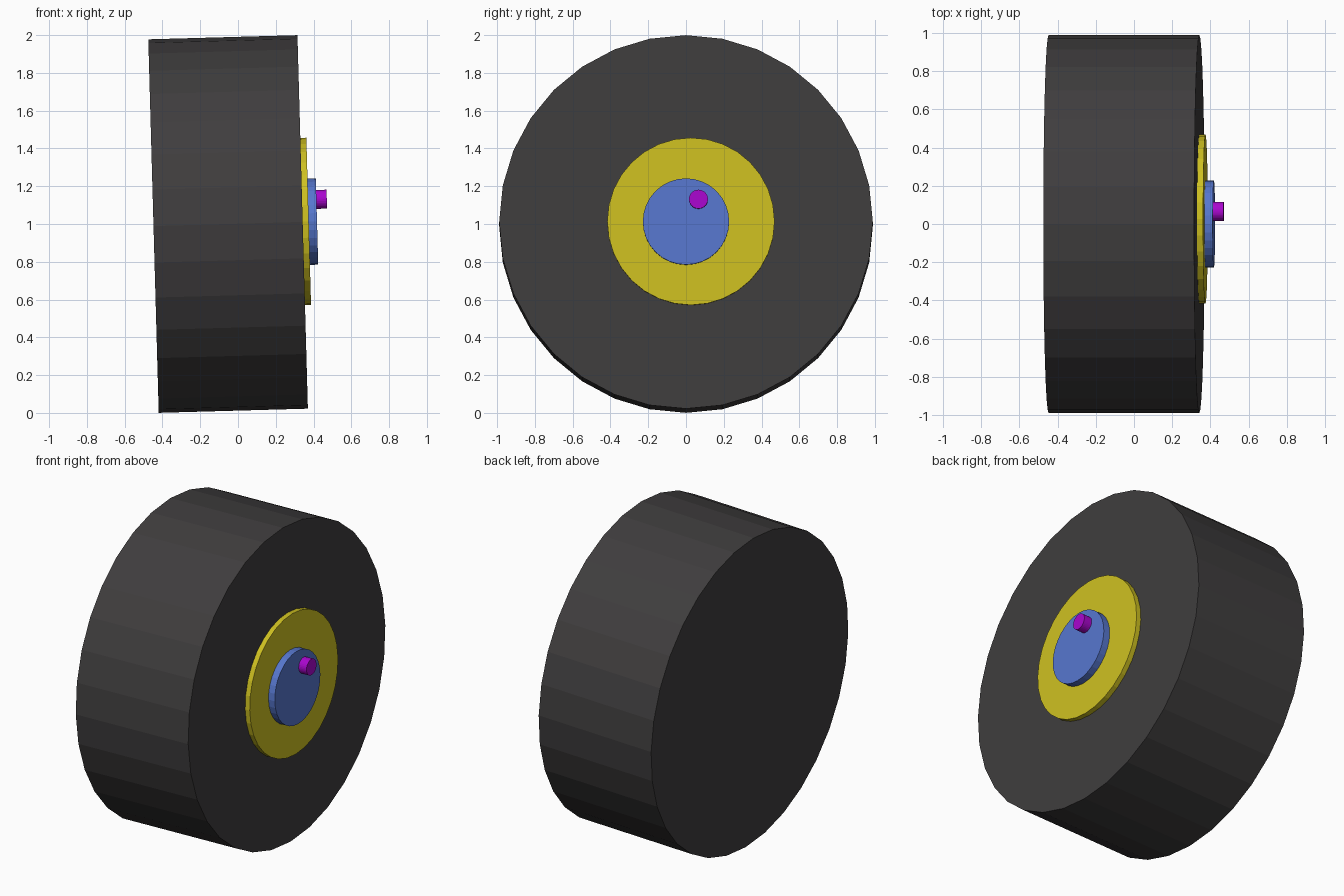
import bpy, math
from mathutils import Matrix, Vector

if "Cube" in bpy.data.objects:
    bpy.data.objects.remove(bpy.data.objects["Cube"])

# Local wheel frame: x along the axle, tilted slightly about y
TILT = Matrix.Rotation(math.radians(-1.6), 4, 'Y')
FRAME = Matrix.Translation((-0.0525, 0, 1.0)) @ TILT


def material(name, rgb):
    m = bpy.data.materials.new(name)
    m.diffuse_color = (*rgb, 1)
    m.use_nodes = True
    m.node_tree.nodes["Principled BSDF"].inputs["Base Color"].default_value = m.diffuse_color
    return m


def disc(name, radius, x0, x1, y, z, rgb):
    """32-sided cylinder lying along the axle from x0 to x1."""
    bpy.ops.mesh.primitive_cylinder_add(vertices=32, radius=radius, depth=x1 - x0)
    ob = bpy.context.object
    ob.name = name
    place = Matrix.Translation(((x0 + x1) / 2, y, z)) @ Matrix.Rotation(math.pi / 2, 4, 'Y')
    ob.data.transform(FRAME @ place)
    ob.data.materials.append(material(name + "_colour", rgb))
    return ob


# Wide tyre drum
disc("tyre", 0.989, -0.395, 0.395, 0, 0, (0.05, 0.047, 0.048))
# Off-centre hub plate, hub cap and small valve pin stacked on the outer face
disc("hub_plate", 0.443, 0.385, 0.427, 0.026, 0.002, (0.62, 0.53, 0.015))
disc("hub_cap", 0.2285, 0.417, 0.471, 0, 0, (0.095, 0.185, 0.62))
disc("valve_pin", 0.05, 0.461, 0.526, 0.066, 0.117, (0.40, 0.002, 0.62))
